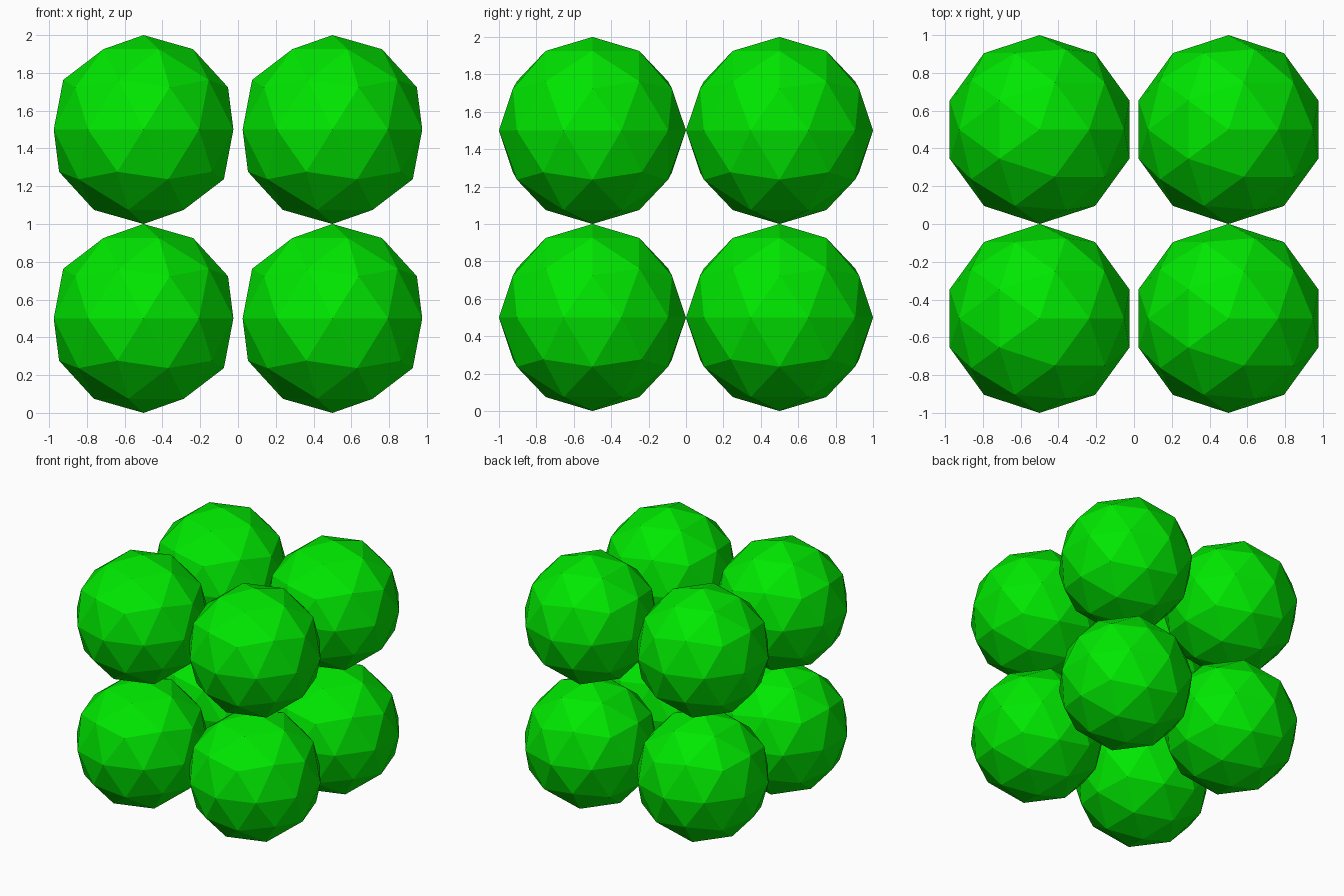
import bpy

if "Cube" in bpy.data.objects:
    bpy.data.objects.remove(bpy.data.objects["Cube"])

# Shared green material
green = bpy.data.materials.new("green")
green.diffuse_color = (0.0, 0.8, 0.0, 1.0)
green.use_nodes = True
green.node_tree.nodes["Principled BSDF"].inputs["Base Color"].default_value = green.diffuse_color

# Eight faceted balls stacked as a 2 x 2 x 2 cube
for level, z in (("lower", 0.5), ("upper", 1.5)):
    for depth, y in (("front", -0.5), ("back", 0.5)):
        for side, x in (("left", -0.5), ("right", 0.5)):
            bpy.ops.mesh.primitive_ico_sphere_add(
                subdivisions=2, radius=0.5, location=(x, y, z))
            ball = bpy.context.object
            ball.name = f"ball_{level}_{depth}_{side}"
            ball.data.materials.append(green)
